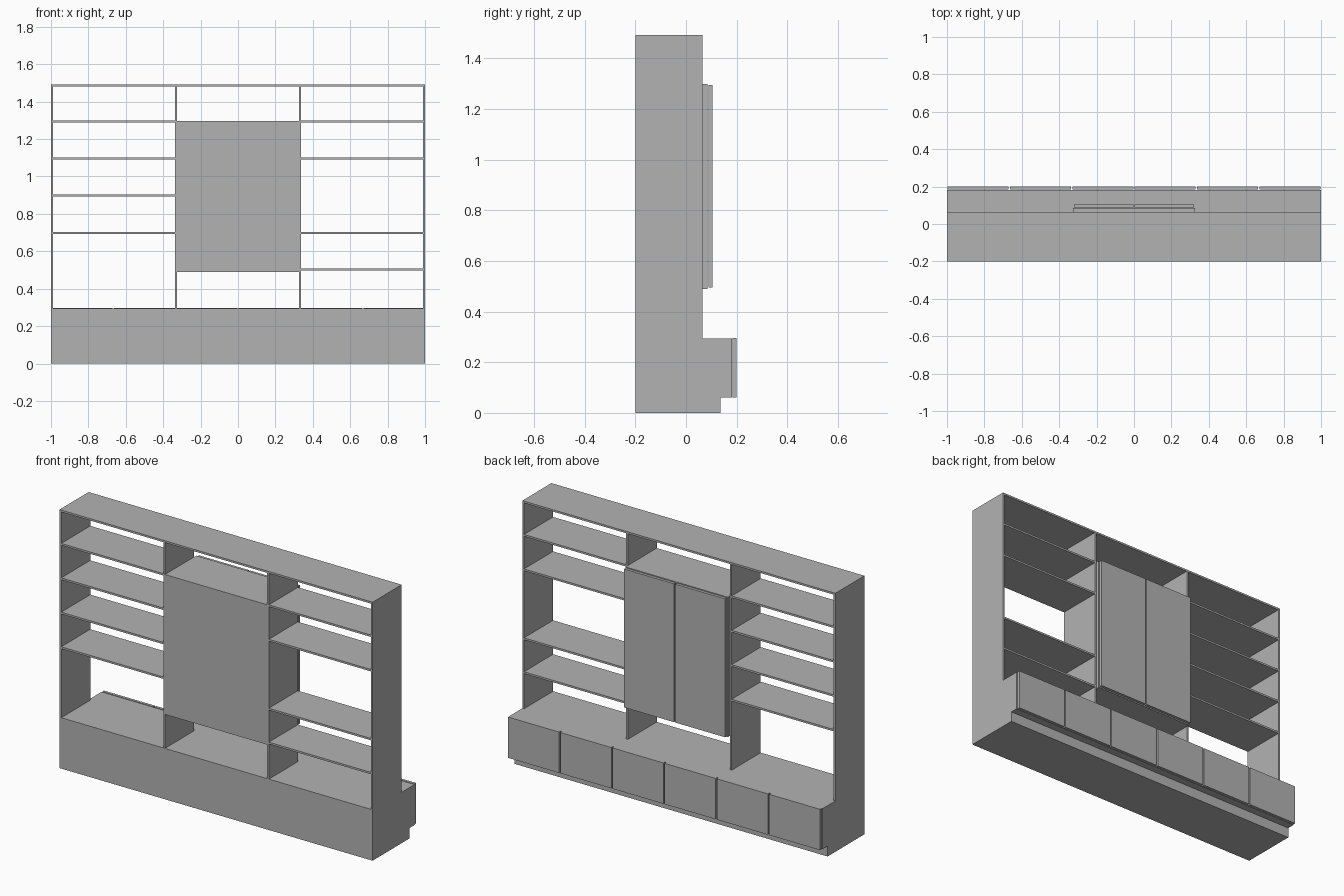
import bpy

if "Cube" in bpy.data.objects:
    bpy.data.objects.remove(bpy.data.objects["Cube"])

grey = bpy.data.materials.new("neutral grey")
grey.diffuse_color = (0.45, 0.45, 0.45, 1)
grey.use_nodes = True
grey.node_tree.nodes["Principled BSDF"].inputs["Base Color"].default_value = grey.diffuse_color

T = 0.011            # board thickness
FRONT = -0.2         # flat face plane
SHELF_BACK = 0.065   # rear edge of the open shelving
HEIGHT = 1.493
BASE_TOP = 0.294
DIV = 0.332          # centre of inner uprights


def prism(name, profile, x0, x1):
    """Extrude a (y, z) profile from x0 to x1."""
    n = len(profile)
    verts = [(x, y, z) for x in (x0, x1) for y, z in profile]
    faces = [tuple(range(n))[::-1], tuple(range(n, 2 * n))]
    faces += [(i, (i + 1) % n, n + (i + 1) % n, n + i) for i in range(n)]
    mesh = bpy.data.meshes.new(name)
    mesh.from_pydata(verts, [], faces)
    mesh.materials.append(grey)
    obj = bpy.data.objects.new(name, mesh)
    bpy.context.collection.objects.link(obj)
    return obj


def box(name, x0, x1, y0, y1, z0, z1):
    return prism(name, [(y0, z0), (y1, z0), (y1, z1), (y0, z1)], x0, x1)


# Base cabinet with recessed plinth
base = [(FRONT, 0), (0.136, 0), (0.136, 0.06), (0.182, 0.06)]
prism("base_cabinet", base + [(0.182, BASE_TOP), (FRONT, BASE_TOP)], -1 + T, 1 - T)

# Tall side panels that follow the base outline
side = base + [(0.182, BASE_TOP), (SHELF_BACK, BASE_TOP),
               (SHELF_BACK, HEIGHT), (FRONT, HEIGHT)]
prism("side_panel_left", side, -1, -1 + T)
prism("side_panel_right", side, 1 - T, 1)

# Top board and inner uprights
box("top_board", -1 + T, 1 - T, FRONT, SHELF_BACK, HEIGHT - T, HEIGHT)
for label, x in (("left", -DIV), ("right", DIV)):
    box("upright_" + label, x - T / 2, x + T / 2, FRONT, SHELF_BACK,
        BASE_TOP, HEIGHT - T)

# Open shelves, spaced differently on each side
for z in (0.698, 0.898, 1.096, 1.295):
    box("shelf_left", -1 + T, -DIV - T / 2, FRONT, SHELF_BACK, z - T / 2, z + T / 2)
for z in (0.502, 0.698, 1.096, 1.295):
    box("shelf_right", DIV + T / 2, 1 - T, FRONT, SHELF_BACK, z - T / 2, z + T / 2)

# Central wall cabinet and its two doors
w = DIV - T / 2
box("wall_cabinet", -w, w, FRONT, 0.085, 0.49, 1.298)
for s in (-1, 1):
    a, b = sorted((s * 0.004, s * 0.322))
    box("wall_cabinet_door", a, b, 0.088, 0.104, 0.495, 1.294)

# Six base cabinet doors with narrow gaps
for i in range(6):
    x = -1 + i / 3
    box("base_door", x + 0.004, x + 1 / 3 - 0.004, 0.184, 0.2, 0.06, 0.296)
